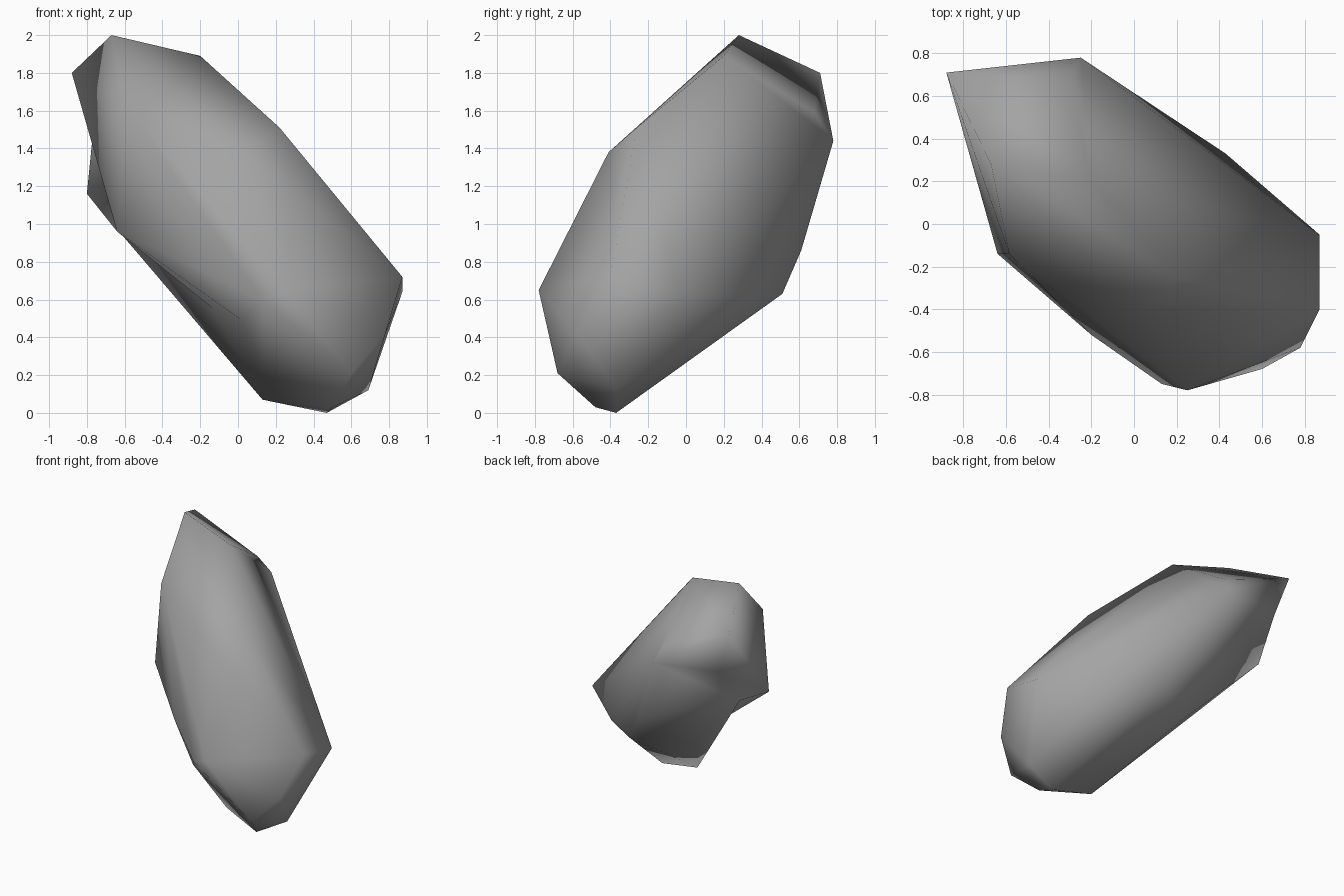
import bpy
import bmesh
import math
from mathutils import Vector
from mathutils.geometry import intersect_point_line

cube = bpy.data.objects.get("Cube")
if cube:
    bpy.data.objects.remove(cube, do_unlink=True)

# Single stone colour
stone = bpy.data.materials.new("grey_stone")
stone.use_nodes = True
GREY = (0.37, 0.37, 0.37, 1.0)
stone.diffuse_color = GREY
bsdf = stone.node_tree.nodes["Principled BSDF"]
bsdf.inputs["Base Color"].default_value = GREY
bsdf.inputs["Roughness"].default_value = 0.9


def edge_distance(edge, point):
    a, b = (v.co for v in edge.verts)
    t = intersect_point_line(point, a, b)[1]
    return (a.lerp(b, min(max(t, 0), 1)) - point).length


def dent(bm, ridge, point):
    """Press the edge nearest to the ridge position in to the given point."""
    ridge = Vector(ridge)
    edge = min(bm.edges, key=lambda e: edge_distance(e, ridge))
    corner = bmesh.utils.edge_split(edge, edge.verts[0], 0.5)[1]
    corner.co = point
    for face in list(corner.link_faces):
        near = {e.other_vert(corner) for e in corner.link_edges}
        far = [v for v in face.verts if v is not corner and v not in near]
        if far:
            bmesh.utils.face_split(face, corner, far[0])


# Corner points of the boulder, grouped by region
upper_tip = [(-.67, .28, 2), (-.88, .71, 1.8), (-.2, .2, 1.89)]
back = [(-.3, .68, 1.59), (-.25, .78, 1.44), (0, .61, .86), (.15, .51, .63), (-.27, .24, .6), (.43, .33, .62)]
right_flank = [(-.585, -.14, 1.61), (-.8, .46, 1.16), (-.64, -.14, .96), (-.2, -.52, .76)]
front = [(.22, -.26, 1.51), (.04, -.41, 1.38), (.25, -.78, .65), (.13, -.75, .6), (.02, -.6, .49)]
left_flank = [(.87, -.05, .64), (.87, -.4, .72), (.78, -.58, .42)]
lower_tip = [(.6, -.68, .21), (.69, -.36, .12), (.47, -.37, 0), (.5, -.48, .03), (.13, -.33, .07)]

# Hollows, as ridge position and pressed-in point: right side, underside, brow
hollows = [
    ((-.84, .585, 1.48), (-.77, .67, 1.46)),
    ((-.25, -.23, .51), (-.13, -.16, .55)),
    ((.25, -.5, 1.1), (.28, -.39, 1.17)),
]

# Boulder: a faceted skin stretched over the corners, then pressed in
bm = bmesh.new()
for point in upper_tip + back + right_flank + front + left_flank + lower_tip:
    bm.verts.new(point)
bmesh.ops.convex_hull(bm, input=bm.verts[:])
loose = [v for v in bm.verts if not v.link_faces]
bmesh.ops.delete(bm, geom=loose, context='VERTS')
bmesh.ops.triangulate(bm, faces=bm.faces[:])
for ridge, point in hollows:
    dent(bm, ridge, point)
bmesh.ops.recalc_face_normals(bm, faces=bm.faces[:])
mesh = bpy.data.meshes.new("boulder")
bm.to_mesh(mesh)
bm.free()
mesh.materials.append(stone)

boulder = bpy.data.objects.new("boulder", mesh)
bpy.context.collection.objects.link(boulder)
bpy.ops.object.select_all(action='DESELECT')
boulder.select_set(True)
bpy.context.view_layer.objects.active = boulder
bpy.ops.object.shade_smooth_by_angle(angle=math.radians(85))
